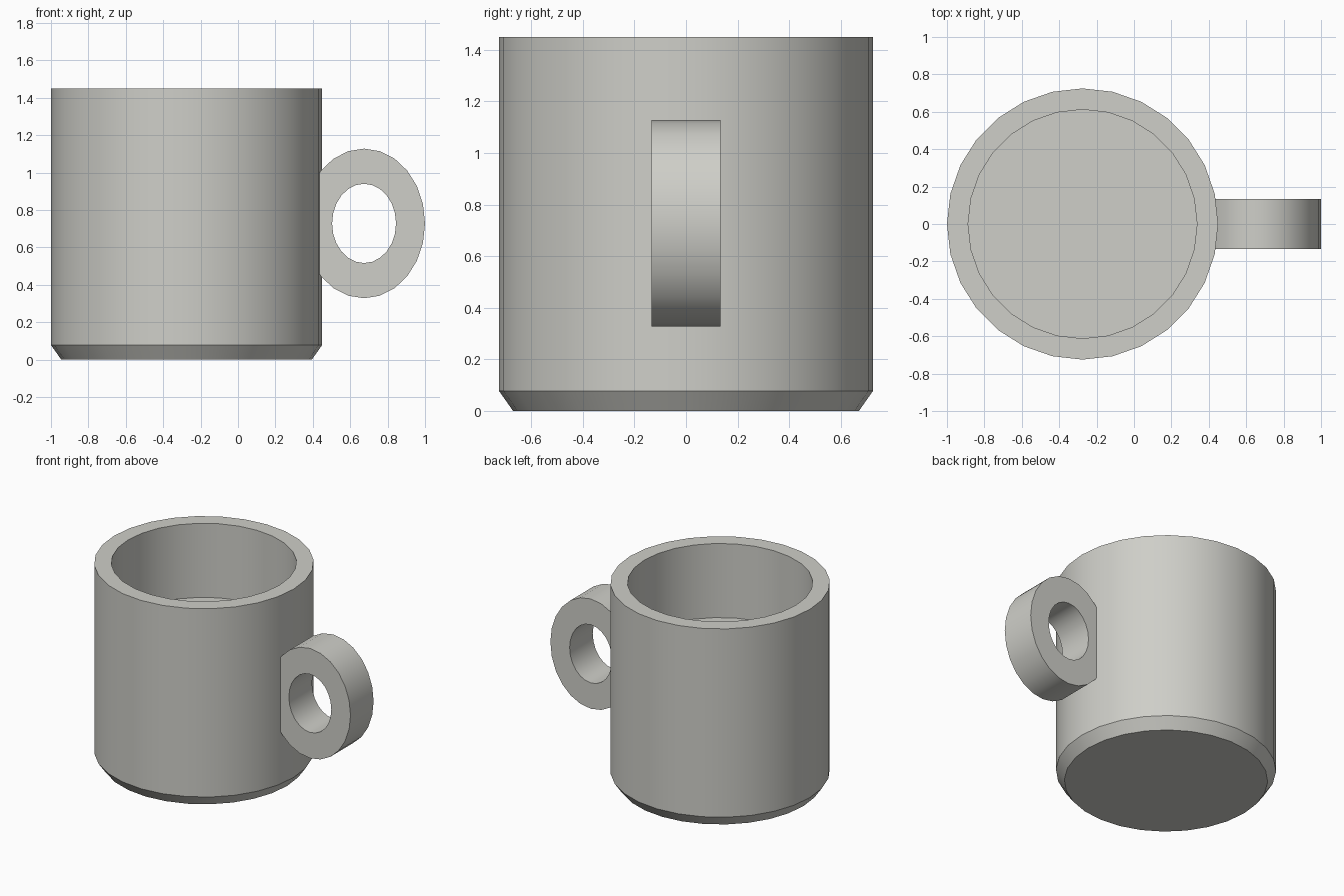
import bpy, bmesh, math

if "Cube" in bpy.data.objects:
    bpy.data.objects.remove(bpy.data.objects["Cube"])

CUP_X = -0.275

clay = bpy.data.materials.new("warm grey")
clay.diffuse_color = (0.62, 0.62, 0.58, 1)
clay.use_nodes = True
clay.node_tree.nodes["Principled BSDF"].inputs["Base Color"].default_value = clay.diffuse_color


def make_object(name, rings, loop_faces, cap_ends):
    """Skin a list of equal-length vertex rings into one object."""
    bm = bmesh.new()
    loops = [[bm.verts.new(p) for p in ring] for ring in rings]
    n = len(loops[0])
    pairs = list(zip(loops, loops[1:]))
    if loop_faces:
        pairs.append((loops[-1], loops[0]))
    for a, b in pairs:
        for i in range(n):
            j = (i + 1) % n
            bm.faces.new((a[i], a[j], b[j], b[i]))
    if cap_ends:
        bm.faces.new(loops[0])
        bm.faces.new(loops[-1])
    bmesh.ops.recalc_face_normals(bm, faces=bm.faces)
    mesh = bpy.data.meshes.new(name)
    bm.to_mesh(mesh)
    bm.free()
    mesh.materials.append(clay)
    obj = bpy.data.objects.new(name, mesh)
    bpy.context.collection.objects.link(obj)
    bpy.ops.object.select_all(action='DESELECT')
    obj.select_set(True)
    bpy.context.view_layer.objects.active = obj
    bpy.ops.object.shade_smooth_by_angle(angle=math.radians(30))
    return obj


def angles(n):
    return [2 * math.pi * i / n for i in range(n)]


# Cup: chamfered foot, straight wall, thick rim and raised inner floor
profile = [(0.67, 0), (0.725, 0.078), (0.725, 1.45), (0.612, 1.45), (0.612, 0.91)]
cup_rings = [[(CUP_X + r * math.cos(a), r * math.sin(a), z) for a in angles(28)]
             for r, z in profile]
make_object("cup", cup_rings, False, True)

# Handle: flat-sided oval ring set into the wall
section = [(0.326, 0.40, -0.133), (0.326, 0.40, 0.133),
           (0.171, 0.212, 0.133), (0.171, 0.212, -0.133)]
handle_rings = [[(0.674 + rx * math.cos(a), y, 0.728 + rz * math.sin(a)) for a in angles(24)]
                for rx, rz, y in section]
make_object("handle", handle_rings, True, False)
